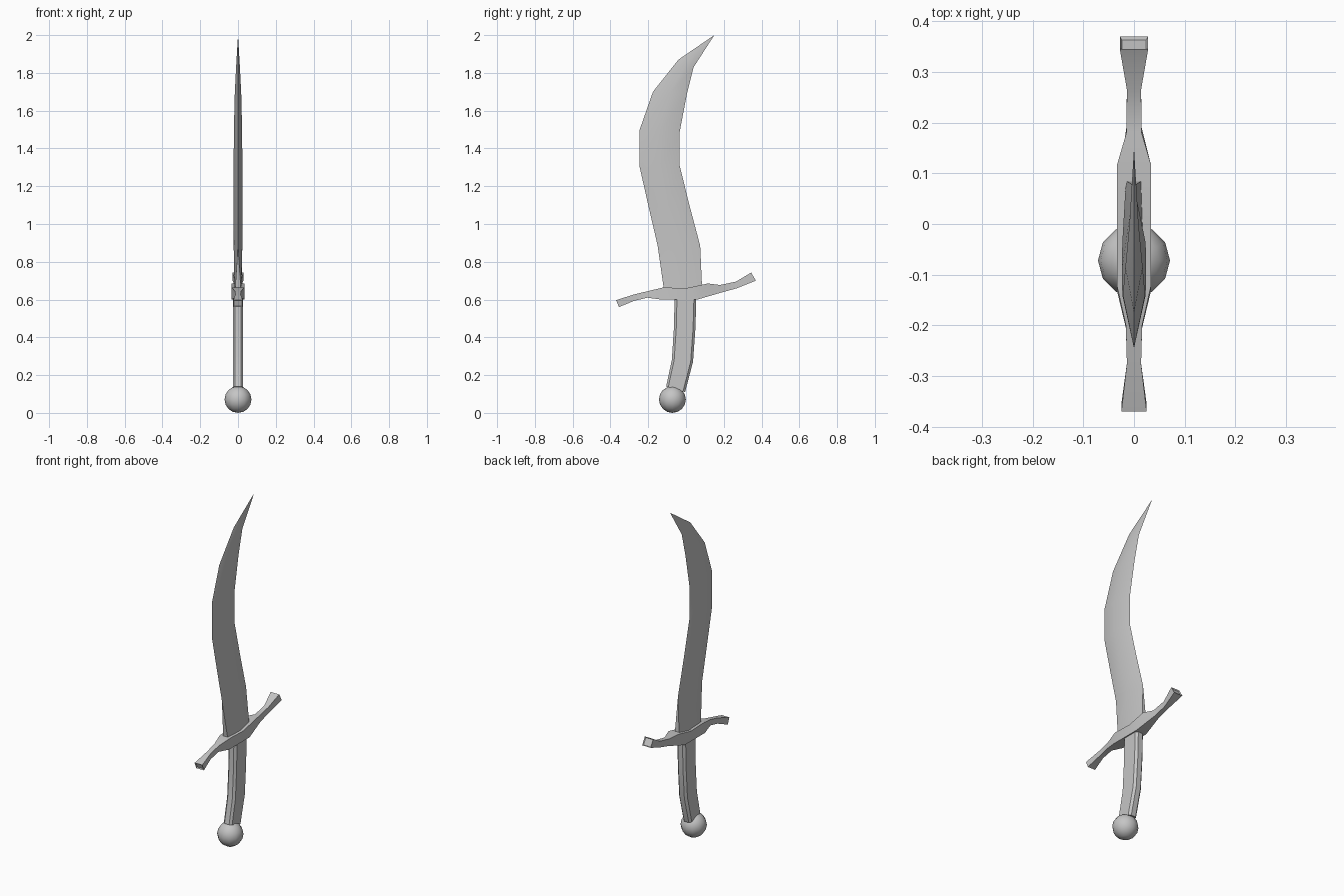
import bpy, bmesh, math
from mathutils import Vector

cube = bpy.data.objects.get("Cube")
if cube:
    bpy.data.objects.remove(cube, do_unlink=True)

# One steel grey for every part
steel = bpy.data.materials.new("steel_grey")
steel.use_nodes = True
GREY = (0.56, 0.56, 0.56, 1)
steel.diffuse_color = GREY
steel.node_tree.nodes["Principled BSDF"].inputs["Base Color"].default_value = GREY


def finish(name, bm):
    bmesh.ops.recalc_face_normals(bm, faces=bm.faces)
    mesh = bpy.data.meshes.new(name)
    bm.to_mesh(mesh)
    bm.free()
    mesh.materials.append(steel)
    obj = bpy.data.objects.new(name, mesh)
    bpy.context.collection.objects.link(obj)
    bpy.ops.object.select_all(action="DESELECT")
    obj.select_set(True)
    bpy.context.view_layer.objects.active = obj
    bpy.ops.object.shade_smooth_by_angle(angle=math.radians(30))
    return obj


def loft(name, rings, socket=0):
    """Skin equal-sized rings; socket recesses a panel in both end caps."""
    bm = bmesh.new()
    loops = [[bm.verts.new(p) for p in ring] for ring in rings]
    n = len(rings[0])
    for a, b in zip(loops, loops[1:]):
        for i in range(n):
            j = (i + 1) % n
            bm.faces.new((a[i], a[j], b[j], b[i]))
    caps = [bm.faces.new(loops[0][::-1]), bm.faces.new(loops[-1])]
    bmesh.ops.recalc_face_normals(bm, faces=bm.faces)
    if socket:
        bmesh.ops.inset_individual(bm, faces=caps, thickness=socket, depth=-socket)
    bmesh.ops.remove_doubles(bm, verts=bm.verts, dist=1e-5)
    return finish(name, bm)


def side_point(x, yz):
    return Vector((x, yz[0], yz[1]))


# Blade: front edge, back edge, ridge half thickness, edge half thickness
blade = [
    ((-.115, .64), (.086, .64), .018, .016),
    ((-.15, .885), (.075, .885), .023, 0),
    ((-.20, 1.10), (.018, 1.10), .024, 0),
    ((-.245, 1.30), (-.035, 1.315), .023, 0),
    ((-.245, 1.50), (-.035, 1.48), .022, 0),
    ((-.175, 1.70), (.005, 1.69), .017, 0),
    ((-.04, 1.87), (.04, 1.83), .009, 0),
    ((.15, 2.0), (.15, 2.0), 0, 0),
]
rings = []
for front, back, ridge, edge in blade:
    mid = [(f + b) / 2 for f, b in zip(front, back)]
    rings.append([side_point(edge, front), side_point(ridge, mid), side_point(edge, back),
                  side_point(-edge, back), side_point(-ridge, mid), side_point(-edge, front)])
loft("blade", rings)

# Crossguard: top point, bottom point, half width
guard = [
    ((-.37, .597), (-.355, .56), .025),
    ((-.275, .627), (-.275, .593), .014),
    ((-.20, .645), (-.205, .61), .016),
    ((-.12, .664), (-.13, .60), .034),
    ((0, .66), (0, .60), .034),
    ((.115, .685), (.06, .60), .034),
    ((.18, .677), (.19, .638), .015),
    ((.265, .695), (.27, .66), .014),
    ((.345, .743), (.37, .70), .028),
]
loft("crossguard", [[side_point(w, t), side_point(w, b), side_point(-w, b), side_point(-w, t)]
                    for t, b, w in guard], socket=.006)

# Grip: chamfered section swept along a gentle curve
grip = [((-.06, .63), (.055, .63)), ((-.064, .45), (.05, .45)),
        ((-.075, .28), (.037, .27)), ((-.105, .14), (-.005, .11))]
quarter = [(.027, .78), (.015, 1)]
section = quarter + [(-x, u) for x, u in quarter[::-1]]
section += [(-x, -u) for x, u in section]
rings = []
for front, back in grip:
    f, b = side_point(0, front), side_point(0, back)
    rings.append([(f + b) / 2 + (b - f) / 2 * u + Vector((x, 0, 0)) for x, u in section])
loft("grip", rings)

# Pommel: faceted ball
bm = bmesh.new()
bmesh.ops.create_uvsphere(bm, u_segments=12, v_segments=8, radius=.071)
bmesh.ops.translate(bm, verts=bm.verts, vec=(0, -.072, .071))
pommel = finish("pommel", bm)
for face in pommel.data.polygons:
    face.use_smooth = True
bpy.ops.object.shade_smooth()
